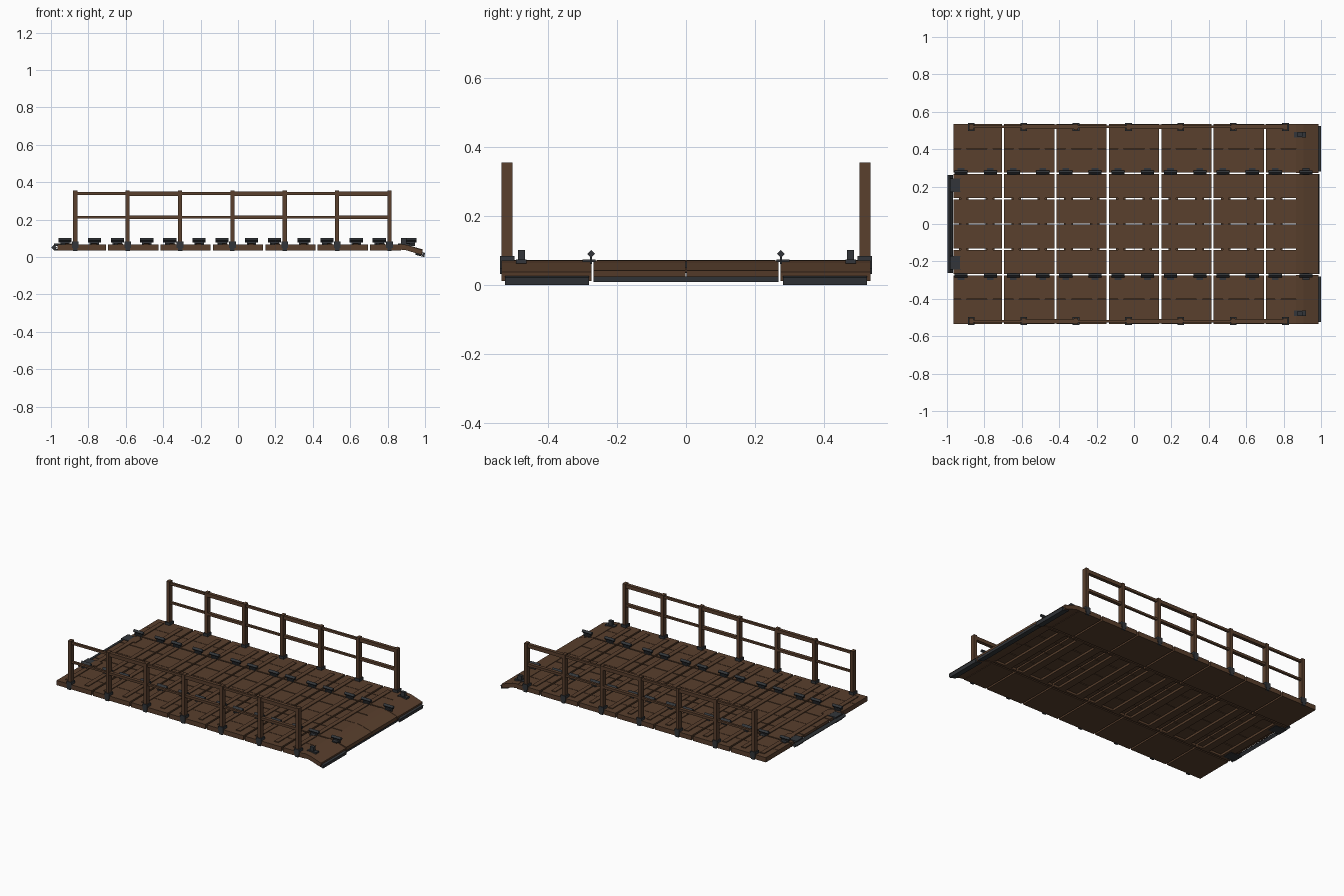
import bpy, bmesh, math
from mathutils import Matrix, Vector

if "Cube" in bpy.data.objects:
    bpy.data.objects.remove(bpy.data.objects["Cube"])


def material(name, rgb):
    m = bpy.data.materials.new(name)
    m.diffuse_color = (*rgb, 1)
    m.use_nodes = True
    m.node_tree.nodes["Principled BSDF"].inputs["Base Color"].default_value = m.diffuse_color
    return m


WOOD = material("brown wood", (0.1, 0.05, 0.026))
METAL = material("dark iron", (0.032, 0.036, 0.041))


class Part:
    """Collects boxes into one named object."""

    def __init__(self, name, mat):
        self.name, self.mat, self.bm = name, mat, bmesh.new()

    def box(self, x0, x1, y0, y1, z0, z1, rot=None):
        c = Vector(((x0 + x1) / 2, (y0 + y1) / 2, (z0 + z1) / 2))
        m = Matrix.Translation(c)
        if rot:
            m = m @ Matrix.Rotation(rot[1], 4, rot[0])
        m = m @ Matrix.Diagonal((x1 - x0, y1 - y0, z1 - z0, 1))
        bmesh.ops.create_cube(self.bm, size=1, matrix=m)

    def prism(self, profile, y0, y1):
        """Extrude an xz outline across the width."""
        f = self.bm.faces.new([self.bm.verts.new((x, y0, z)) for x, z in profile])
        r = bmesh.ops.extrude_face_region(self.bm, geom=[f])
        vs = [v for v in r["geom"] if isinstance(v, bmesh.types.BMVert)]
        bmesh.ops.translate(self.bm, verts=vs, vec=(0, y1 - y0, 0))

    def finish(self):
        bmesh.ops.recalc_face_normals(self.bm, faces=self.bm.faces)
        me = bpy.data.meshes.new(self.name)
        self.bm.to_mesh(me)
        self.bm.free()
        me.materials.append(self.mat)
        bpy.context.collection.objects.link(bpy.data.objects.new(self.name, me))


PITCH, SIDES = 0.28, (-1, 1)
sections = [(-0.98 + PITCH * i + 0.006 + (0.01 if i == 0 else 0),
             min(-0.7 + PITCH * i - 0.006, 0.872)) for i in range(7)]
centres = [-0.84 + PITCH * i for i in range(7)]


def span(part, s, ya, yb, *args):
    """Place a box mirrored in y: x0, x1, z0, z1."""
    x0, x1, z0, z1 = args
    lo, hi = sorted((s * ya, s * yb))
    part.box(x0, x1, lo, hi, z0, z1)


# deck boards: outer panels, raised centre boards and cross battens
outer = Part("outer_deck_panels", WOOD)
middle = Part("centre_deck_boards", WOOD)
battens = Part("deck_battens", WOOD)
under = Part("underside_beams", WOOD)
for (x0, x1), c in zip(sections, centres):
    for s in SIDES:
        span(outer, s, 0.276, 0.535, x0, x1, 0.036, 0.05)
        span(outer, s, 0.276, 0.4015, x0, x1, 0.049, 0.067)
        span(outer, s, 0.4045, 0.535, x0, x1, 0.049, 0.067)
        span(middle, s, 0.0015, 0.132, x0, x1, 0.05, 0.067)
        span(middle, s, 0.138, 0.267, x0, x1, 0.05, 0.067)
        span(under, s, 0.25, 0.267, x0, x1, 0.036, 0.051)
    for dx in (-0.07, 0.07):
        if c + dx > 0.85:
            continue
        battens.box(c + dx - 0.015, c + dx + 0.015, -0.258, 0.258, 0.066, 0.072)
        under.box(c + dx - 0.025, c + dx + 0.025, -0.26, 0.26, 0.036, 0.051)
        for s in SIDES:
            span(battens, s, 0.288, 0.497, c + dx - 0.015, c + dx + 0.015, 0.066, 0.072)
for p in (outer, middle, battens, under):
    p.finish()

# sloped ramp at the right end
ramp = Part("end_ramp", WOOD)
lip = Part("ramp_iron_lip", METAL)
for s in SIDES:
    for ya, yb, d in ((0.001, 0.268, 0.004), (0.274, 0.535, 0)):
        lo, hi = sorted((s * ya, s * yb))
        ramp.prism([(0.865, 0.07), (0.905, 0.064), (0.987, 0.037 + d),
                    (0.983, 0.011 + d), (0.9, 0.036), (0.865, 0.04)], lo, hi)
    lo, hi = sorted((s * 0.282, s * 0.525))
    lip.prism([(0.95, 0.018), (0.984, 0.008), (0.987, 0.026), (1.0, 0.022),
               (0.996, 0.0), (0.948, 0.012)], lo, hi)
lip.prism([(0.95, 0.022), (0.986, 0.012), (0.992, 0.024), (0.99, 0.008),
           (0.948, 0.016)], -0.268, 0.268)
ramp.finish()
lip.finish()

# hinges along the two long folding seams
hinges = Part("deck_hinges", METAL)
spots = [c + d for c in centres for d in (-0.085, 0.072)]
spots[-1] = 0.92
for x in spots:
    for s in SIDES:
        y = s * 0.275
        hinges.box(x - 0.035, x + 0.035, y - 0.008, y + 0.008, 0.082, 0.098,
                   ('X', math.pi / 4))
        hinges.box(x - 0.025, x + 0.025, y - 0.003, y + 0.003, 0.06, 0.084)
        span(hinges, s, 0.262, 0.3, x - 0.018, x + 0.018, 0.066, 0.074)
hinges.finish()

# pivot bar and its two brackets at the left end
pivot = Part("end_pivot_bar", METAL)
pivot.box(-0.9935, -0.9715, -0.262, 0.262, 0.039, 0.061, ('Y', math.pi / 4))
brackets = Part("pivot_brackets", METAL)
for s in SIDES:
    span(brackets, s, 0.172, 0.243, -0.985, -0.925, 0.058, 0.071)
    span(brackets, s, 0.172, 0.243, -0.985, -0.9, 0.034, 0.042)
pivot.finish()
brackets.finish()
tongues = Part("pivot_tongues", WOOD)
for s in SIDES:
    span(tongues, s, 0.175, 0.24, -0.93, -0.878, 0.066, 0.072)
tongues.finish()

# latch blocks standing on the ramp
latches = Part("ramp_latches", METAL)
for s in SIDES:
    span(latches, s, 0.467, 0.488, 0.872, 0.9, 0.065, 0.101)
    span(latches, s, 0.462, 0.493, 0.855, 0.92, 0.062, 0.073)
latches.finish()

# railings: posts, iron sockets, thin and thick rails in turn
posts = Part("railing_posts", WOOD)
sockets = Part("post_sockets", METAL)
rails = Part("handrails", WOOD)
post_x = [-0.87 + PITCH * i for i in range(7)]
for s in SIDES:
    for i, x in enumerate(post_x):
        span(posts, s, 0.503, 0.535, x - 0.011, x + 0.011, 0.05, 0.355)
        span(sockets, s, 0.498, 0.54, x - 0.018, x + 0.018, 0.048, 0.084)
        span(sockets, s, 0.53, 0.54, x - 0.012, x + 0.012, 0.032, 0.05)
        if i < 6:
            t = 0.004 if i % 2 else 0
            a, b = x + 0.01, x + PITCH - 0.01
            span(rails, s, 0.512 - t, 0.527 + t, a, b, 0.331 - t, 0.347 + t)
            span(rails, s, 0.512 - t, 0.527 + t, a, b, 0.206 - t / 2, 0.219 + t / 2)
for p in (posts, sockets, rails):
    p.finish()
